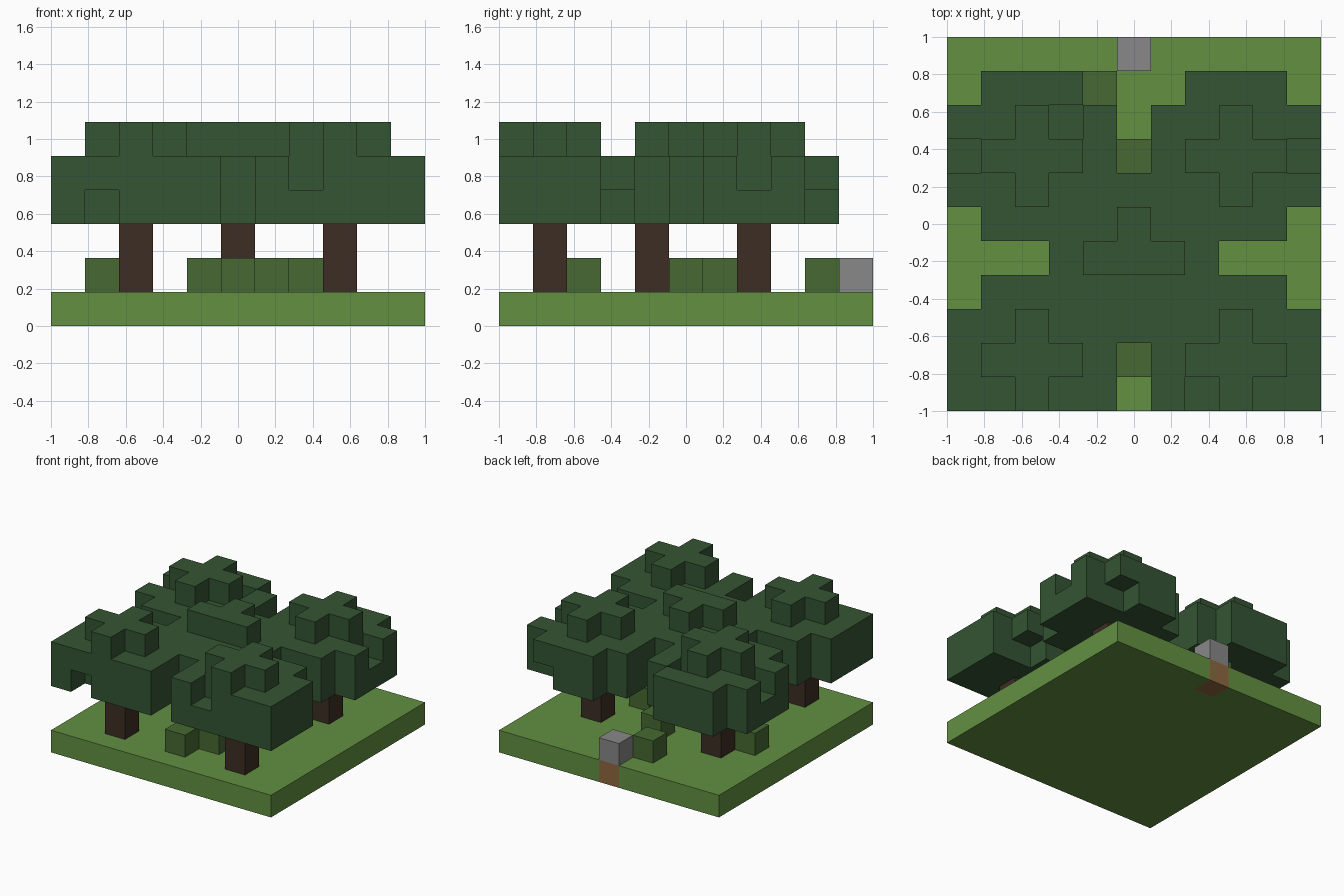
import bpy
import bmesh
from mathutils import Vector

cube = bpy.data.objects.get("Cube")
if cube:
    bpy.data.objects.remove(cube, do_unlink=True)

N = 11            # blocks along each side
S = 2 / N         # block size


def make_material(name, rgb):
    mat = bpy.data.materials.new(name)
    mat.use_nodes = True
    color = (*rgb, 1)
    mat.diffuse_color = color
    mat.node_tree.nodes["Principled BSDF"].inputs["Base Color"].default_value = color
    return mat


grass = make_material("grass green", (0.122, 0.28, 0.053))
leaf = make_material("dark leaf green", (0.034, 0.089, 0.033))
bark = make_material("bark brown", (0.045, 0.026, 0.017))
bush = make_material("bush green", (0.061, 0.141, 0.032))
stone = make_material("stone grey", (0.246, 0.246, 0.246))
dirt = make_material("dirt brown", (0.27, 0.135, 0.048))

parts = []        # (name, material, set of blocks)
filled = set()    # every occupied block


def add_part(name, mat, cells):
    cells = set(cells) - filled
    filled.update(cells)
    parts.append((name, mat, cells))


def build(name, mat, cells):
    """Mesh the outer faces of a group of blocks."""
    bm = bmesh.new()
    for cell in cells:
        centre = (Vector(cell) + Vector((0.5, 0.5, 0.5))) * S - Vector((1, 1, 0))
        for axis in range(3):
            for sign in (-1, 1):
                step = [0, 0, 0]
                step[axis] = sign
                if tuple(c + d for c, d in zip(cell, step)) in filled:
                    continue
                n = Vector(step)
                u = Vector([float(k == (axis + 1) % 3) for k in range(3)])
                v = n.cross(u)
                ring = [n + u + v, n - u + v, n - u - v, n + u - v]
                bm.faces.new([bm.verts.new(centre + p * S / 2) for p in ring])
    bmesh.ops.remove_doubles(bm, verts=bm.verts, dist=S / 100)
    mesh = bpy.data.meshes.new(name)
    bm.to_mesh(mesh)
    bm.free()
    mesh.materials.append(mat)
    bpy.context.collection.objects.link(bpy.data.objects.new(name, mesh))


# Ground slab with one dirt block under the rock
add_part("dirt_block", dirt, [(5, 10, 0)])
add_part("ground", grass, [(x, y, 0) for x in range(N) for y in range(N)])
add_part("rock", stone, [(5, 10, 1)])

# Low bushes
for k, (x, y) in enumerate([(5, 1), (6, 2), (7, 5), (1, 6), (5, 7), (4, 9)]):
    add_part(f"bush_{k + 1}", bush, [(x, y, 1)])

# Blocks missing from the canopies
gaps = {(1, 0, 3), (9, 3, 3), (9, 9, 3),
        (7, 0, 4), (3, 8, 4), (10, 7, 4), (0, 7, 4), (5, 3, 5)}


def canopy(cx, cy):
    """Two wide layers without corners, topped by a cross."""
    cells = []
    for dx in range(-2, 3):
        for dy in range(-2, 3):
            reach = abs(dx) + abs(dy)
            x, y = cx + dx, cy + dy
            if reach == 4 or not (0 <= x < N and 0 <= y < N):
                continue
            cells += [(x, y, 3), (x, y, 4)]
            if reach <= 1:
                cells.append((x, y, 5))
    return set(cells) - gaps


# Trees
trees = {"front_right": (2, 1), "front_left": (8, 1), "centre": (5, 4),
         "back_right": (2, 7), "back_left": (8, 7)}
for label, (x, y) in trees.items():
    add_part(f"{label}_trunk", bark, [(x, y, 1), (x, y, 2)])
    add_part(f"{label}_canopy", leaf, canopy(x, y))

for part in parts:
    build(*part)
